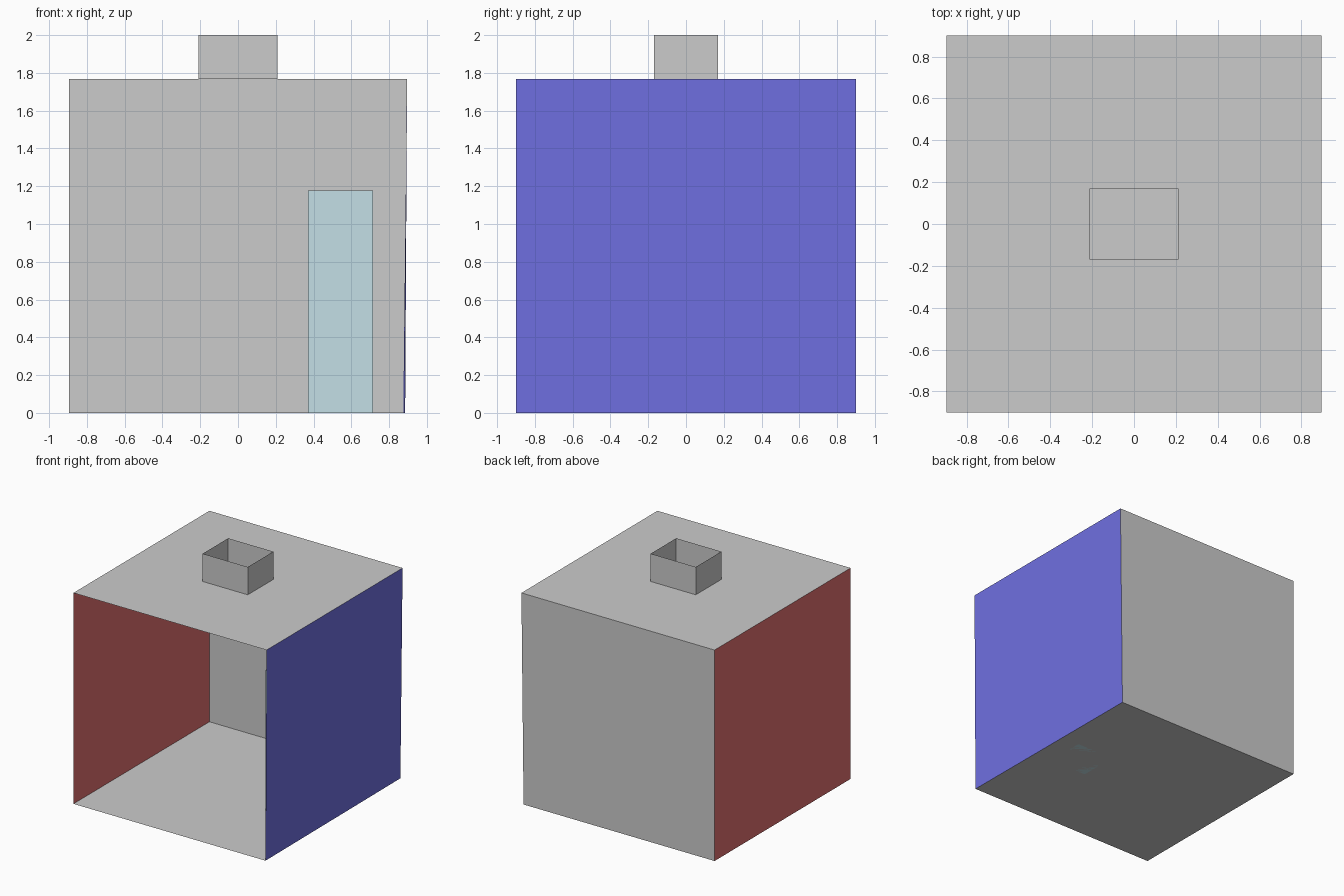
import bpy

if "Cube" in bpy.data.objects:
    bpy.data.objects.remove(bpy.data.objects["Cube"])

W, D, H, TOP = 0.895, 0.90, 1.767, 2.0   # half width, half depth, room height, total height
XF, XB = 0.885, 0.875                    # right floor corners (front, back), slightly skewed
SX, SY = 0.209, 0.169                    # half size of the ceiling shaft


def material(name, rgb):
    m = bpy.data.materials.new(name)
    m.diffuse_color = (*rgb, 1)
    m.use_nodes = True
    m.node_tree.nodes["Principled BSDF"].inputs["Base Color"].default_value = m.diffuse_color
    return m


def mesh(name, verts, faces, mat=None):
    me = bpy.data.meshes.new(name)
    me.from_pydata(verts, [], faces)
    ob = bpy.data.objects.new(name, me)
    bpy.context.collection.objects.link(ob)
    if mat:
        me.materials.append(mat)
    return ob


def ring(x, y, z):
    return [(-x, -y, z), (x, -y, z), (x, y, z), (-x, y, z)]


SIDES = [(i, (i + 1) % 4, (i + 1) % 4 + 4, i + 4) for i in range(4)]
QUAD = [(0, 1, 2, 3)]

red = material("red", (0.75, 0.16, 0.16))
blue = material("blue", (0.16, 0.16, 0.75))
cyan = material("cyan", (0.55, 0.74, 0.79))

# Room shell, open at the front
mesh("floor", [(-W, -D, 0), (XF, -D, 0), (XB, D, 0), (-W, D, 0)], QUAD)
mesh("back_wall", [(-W, D, 0), (XB, D, 0), (W, D, H), (-W, D, H)], QUAD)
mesh("left_wall", [(-W, -D, 0), (-W, D, 0), (-W, D, H), (-W, -D, H)], QUAD, red)
mesh("right_wall", [(XB, D, 0), (XF, -D, 0), (W, -D, H), (W, D, H)], QUAD, blue)

# Ceiling with a rectangular opening, and the open shaft above it
mesh("ceiling", ring(W, D, H) + ring(SX, SY, H), SIDES)
mesh("ceiling_shaft", ring(SX, SY, H) + ring(SX, SY, TOP), SIDES)

# Tall block standing on the floor
bpy.ops.mesh.primitive_cube_add(size=1, location=(0.543, 0, 0.589))
block = bpy.context.object
block.name = "tall_block"
block.scale = (0.345, 0.335, 1.178)
bpy.ops.object.transform_apply(location=False, rotation=False, scale=True)
block.data.materials.append(cyan)
